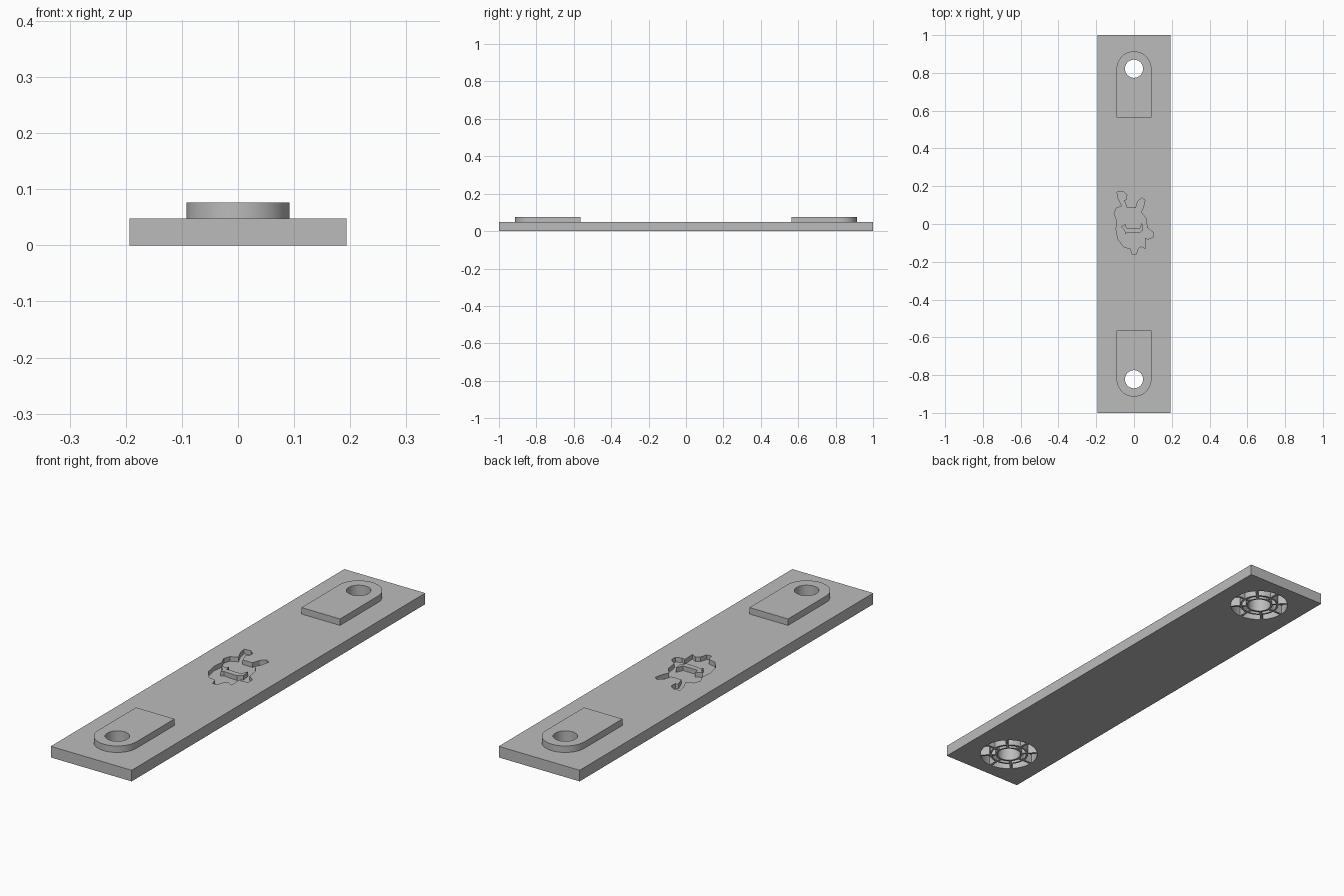
import bpy, bmesh
from math import cos, sin, pi, radians

if "Cube" in bpy.data.objects:
    bpy.data.objects.remove(bpy.data.objects["Cube"], do_unlink=True)

WIDTH, LENGTH, THICK, TOP = 0.386, 2.0, 0.048, 0.076
HOLE_Y, HOLE_R, TAB_R = 0.822, 0.048, 0.092

grey = bpy.data.materials.new("plain grey")
colour = (0.5, 0.5, 0.5, 1)
grey.diffuse_color = colour
grey.use_nodes = True
grey.node_tree.nodes["Principled BSDF"].inputs["Base Color"].default_value = colour


def prism(name, outline, z0, z1):
    """Solid made by raising a flat outline from z0 to z1."""
    bm = bmesh.new()
    face = bm.faces.new([bm.verts.new((x, y, z0)) for x, y in outline])
    raised = bmesh.ops.extrude_face_region(bm, geom=[face])["geom"]
    for v in raised:
        if isinstance(v, bmesh.types.BMVert):
            v.co.z = z1
    bmesh.ops.recalc_face_normals(bm, faces=bm.faces)
    mesh = bpy.data.meshes.new(name)
    bm.to_mesh(mesh)
    bm.free()
    mesh.materials.append(grey)
    obj = bpy.data.objects.new(name, mesh)
    bpy.context.collection.objects.link(obj)
    return obj


def combine(target, tool, operation):
    """Apply a boolean and discard the tool."""
    mod = target.modifiers.new("combine", "BOOLEAN")
    mod.object, mod.operation, mod.solver = tool, operation, "EXACT"
    bpy.ops.object.select_all(action="DESELECT")
    target.select_set(True)
    bpy.context.view_layer.objects.active = target
    bpy.ops.object.modifier_apply(modifier=mod.name)
    bpy.data.objects.remove(tool, do_unlink=True)


def arc(r, a0, a1, steps, cy=0):
    return [(r * cos(a0 + (a1 - a0) * i / steps), cy + r * sin(a0 + (a1 - a0) * i / steps))
            for i in range(steps + 1)]


def pocket(r0, r1, middle, rib, cy):
    """Ring sector whose sides leave a straight rib between neighbours."""
    inner, outer = pi / 8 - rib / 2 / r0, pi / 8 - rib / 2 / r1
    return (arc(r1, middle - outer, middle + outer, 8, cy)
            + arc(r0, middle + inner, middle - inner, 8, cy))


# Base bar
w, l = WIDTH / 2, LENGTH / 2
bar = prism("base_bar", [(-w, -l), (w, -l), (w, l), (-w, l)], 0, THICK)

for side in (-1, 1):
    cy = side * HOLE_Y
    # Raised tab, rounded towards the end of the bar
    outline = [(x, side * y) for x, y in
               [(-TAB_R, 0.564), (TAB_R, 0.564)] + arc(TAB_R, 0, pi, 32, HOLE_Y)]
    combine(bar, prism("tab", outline, THICK - 0.004, TOP), "UNION")
    # Through hole
    combine(bar, prism("hole", arc(HOLE_R, 0, 2 * pi, 48, cy)[:-1], -0.1, 0.2), "DIFFERENCE")
    # Ribbed pockets in the underside
    for r0, r1 in ((0.056, 0.073), (0.081, 0.12)):
        for k in range(8):
            shape = pocket(r0, r1, (k + 0.5) * pi / 4, 0.01, cy)
            combine(bar, prism("pocket", shape, -0.05, 0.04), "DIFFERENCE")

# Engraved animal silhouette with a raised strip inside (in hundredths)
animal = [(-9, 17), (-6, 17.3), (-3.8, 15.5), (-4, 13), (-5.3, 12.6), (-3.7, 8.5), (1, 8.5),
          (2, 12), (4.2, 13.8), (5.8, 12.6), (5, 9), (3.7, 6.3), (6.3, 3), (7, -2),
          (10, -4.4), (10, -7), (7.4, -8), (5.8, -7.4), (6, -13), (3.7, -11.8), (2.1, -13),
          (1.2, -16), (-1, -16), (-1.8, -13), (-5.3, -12.2), (-8.5, -8), (-9.5, -2.6),
          (-9, 1.6), (-10.5, 5.3), (-9.5, 8.2), (-6.4, 9.5), (-8.4, 13.7)]
strip = [(-6.9, -1.4), (-4.4, 0), (-4, -2.2), (3, -2.2), (4.2, 0.8), (4.8, -3.2),
         (2.8, -4.8), (-3.6, -4.4), (-4.6, -5.4), (-5, -3.4)]


def scaled(points):
    return [(x / 100, y / 100) for x, y in points]


engraving = prism("engraving", scaled(animal), THICK - 0.02, 0.1)
combine(engraving, prism("strip", scaled(strip), 0, 0.2), "DIFFERENCE")
combine(bar, engraving, "DIFFERENCE")

bar.select_set(True)
bpy.context.view_layer.objects.active = bar
bpy.ops.object.shade_smooth_by_angle(angle=radians(30))
